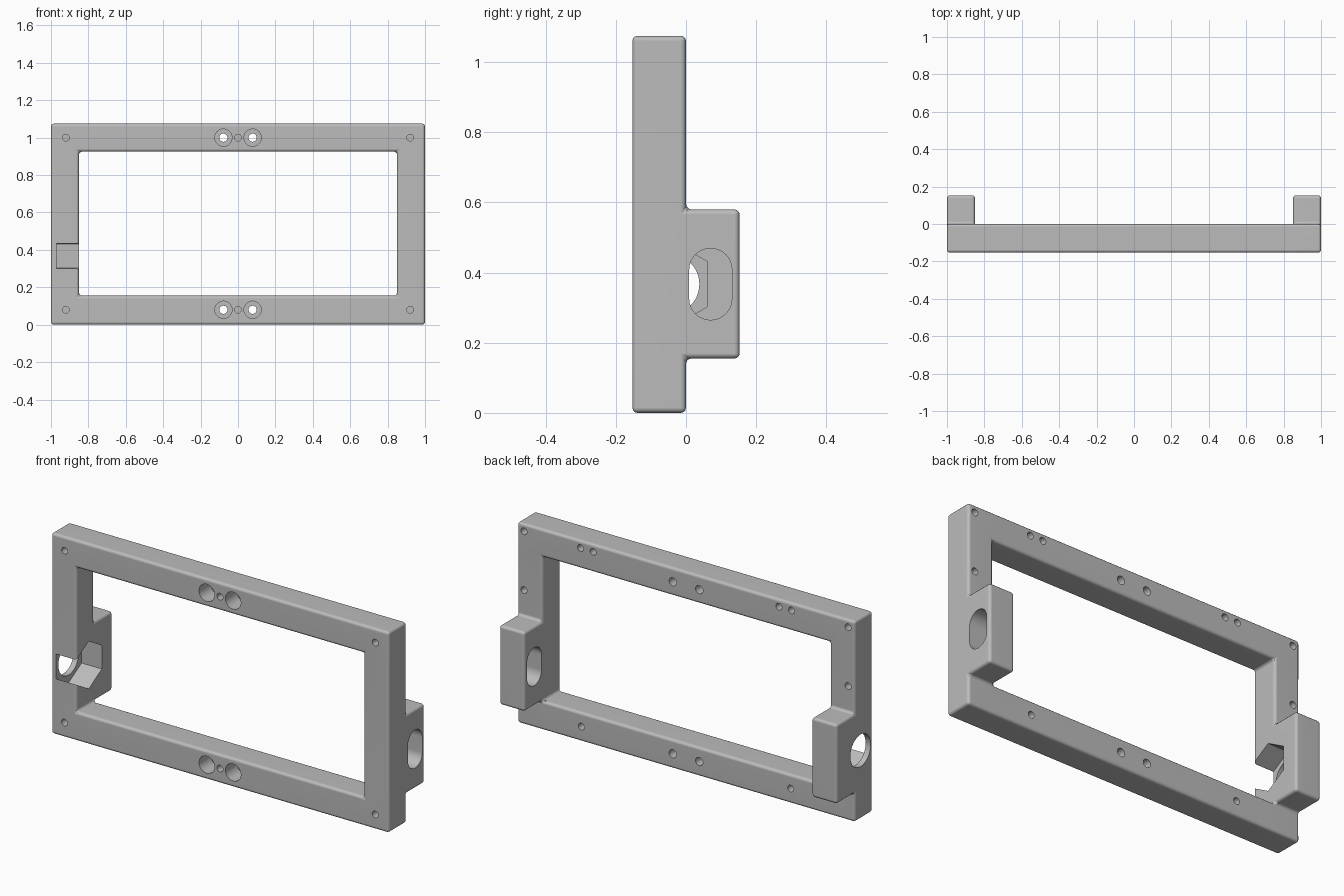
import bpy, bmesh
from math import sin, cos, pi, radians
from mathutils import Vector

cube = bpy.data.objects.get("Cube")
if cube:
    bpy.data.objects.remove(cube, do_unlink=True)

DEPTH = 0.153                        # frame thickness, and block thickness
XS = [-1, -0.85, 0.85, 1]
YS = [-DEPTH, 0, DEPTH]
ZS = [0, 0.155, 0.58, 0.925, 1.075]
TOP_Z, LOW_Z, SLOT_Z = 1.0, 0.08, 0.367


def add_object(name, bm):
    bmesh.ops.recalc_face_normals(bm, faces=bm.faces[:])
    mesh = bpy.data.meshes.new(name)
    bm.to_mesh(mesh)
    bm.free()
    obj = bpy.data.objects.new(name, mesh)
    bpy.context.scene.collection.objects.link(obj)
    return obj


def filled(cell):
    """Which grid cells are solid: the frame in front, two blocks behind."""
    i, j, k = cell
    if not (0 <= i < 3 and 0 <= j < 2 and 0 <= k < 4):
        return False
    side = i in (0, 2)
    return (side or k in (0, 3)) if j == 0 else (side and k == 1)


def build_body():
    bm = bmesh.new()
    for cell in [(i, j, k) for i in range(3) for j in range(2) for k in range(4)]:
        if not filled(cell):
            continue
        for axis in range(3):
            for side in (0, 1):
                neighbour = list(cell)
                neighbour[axis] += 2 * side - 1
                if filled(neighbour):
                    continue
                corners = []
                for u, v in ((0, 0), (1, 0), (1, 1), (0, 1)):
                    step = list(cell)
                    step[axis] += side
                    step[(axis + 1) % 3] += u
                    step[(axis + 2) % 3] += v
                    corners.append(bm.verts.new((XS[step[0]], YS[step[1]], ZS[step[2]])))
                bm.faces.new(corners)
    bmesh.ops.remove_doubles(bm, verts=bm.verts[:], dist=0.0001)
    return add_object("mounting_frame", bm)


def ring(u, v, radius, count=32, turn=0.0):
    return [(u + radius * cos(turn + 2 * pi * n / count),
             v + radius * sin(turn + 2 * pi * n / count)) for n in range(count)]


def prism(bm, points, axis, start, end):
    """Extrude a 2D outline along x (outline in y, z) or y (outline in x, z)."""
    def place(p, t):
        return Vector((t, p[0], p[1])) if axis == "x" else Vector((p[0], t, p[1]))
    a = [bm.verts.new(place(p, start)) for p in points]
    b = [bm.verts.new(place(p, end)) for p in points]
    bm.faces.new(a)
    bm.faces.new(b[::-1])
    for n in range(len(points)):
        m = (n + 1) % len(points)
        bm.faces.new((a[n], b[n], b[m], a[m]))


def apply_modifier(obj, kind, **settings):
    mod = obj.modifiers.new(kind.title(), kind)
    for key, value in settings.items():
        setattr(mod, key, value)
    bpy.context.view_layer.objects.active = obj
    bpy.ops.object.modifier_apply(modifier=mod.name)


def cut(obj, bm):
    cutter = add_object("hole_cutter", bm)
    cutter.hide_render = True
    apply_modifier(obj, "BOOLEAN", operation="DIFFERENCE", solver="EXACT", object=cutter)
    bpy.data.objects.remove(cutter, do_unlink=True)


# Frame with rounded edges and fillets
frame = build_body()
apply_modifier(frame, "BEVEL", width=0.015, segments=3, limit_method="ANGLE",
               angle_limit=radians(40))

# Screw holes and the round hole in the right outer wall
holes = bmesh.new()
for z in (TOP_Z, LOW_Z):
    for x in (-0.92, 0, 0.92):                         # blind, front
        prism(holes, ring(x, z, 0.018, 24), "y", -0.2, -0.085)
    for x in (-0.078, 0.078):                          # through
        prism(holes, ring(x, z, 0.022, 24), "y", -0.2, 0.1)
for s in (-1, 1):                                      # blind, back
    for x, z in ((0.96, 1.035), (0.625, 1.035), (0.55, 1.035), (0.96, 0.72), (0.62, LOW_Z)):
        prism(holes, ring(s * x, z, 0.018, 24), "y", -0.07, 0.1)
prism(holes, ring(-0.048, SLOT_Z, 0.086, 48), "x", -1.1, -0.94)
cut(frame, holes)

# Counterbores, six-sided pocket in the right block, slot through the left block
pockets = bmesh.new()
for z in (TOP_Z, LOW_Z):
    for x in (-0.078, 0.078):
        prism(pockets, ring(x, z, 0.046), "y", -0.2, -0.055)
prism(pockets, ring(-0.048, SLOT_Z, 0.127, 6, pi / 6), "x", -0.97, -0.8)
arc = [pi * n / 16 for n in range(17)]
slot = [(0.07 + 0.061 * cos(a), SLOT_Z + 0.041 + 0.061 * sin(a)) for a in arc]
slot += [(0.07 - 0.061 * cos(a), SLOT_Z - 0.041 - 0.061 * sin(a)) for a in arc]
prism(pockets, slot, "x", 0.8, 1.1)
cut(frame, pockets)

# Colour and shading
grey = bpy.data.materials.new("plain_grey")
grey.use_nodes = True
colour = (0.5, 0.5, 0.5, 1)
grey.diffuse_color = colour
grey.node_tree.nodes["Principled BSDF"].inputs["Base Color"].default_value = colour
frame.data.materials.clear()
frame.data.materials.append(grey)

bpy.ops.object.select_all(action="DESELECT")
frame.select_set(True)
bpy.context.view_layer.objects.active = frame
bpy.ops.object.shade_smooth_by_angle(angle=radians(35))
frame.modifiers.new("Even shading", "WEIGHTED_NORMAL").keep_sharp = True
